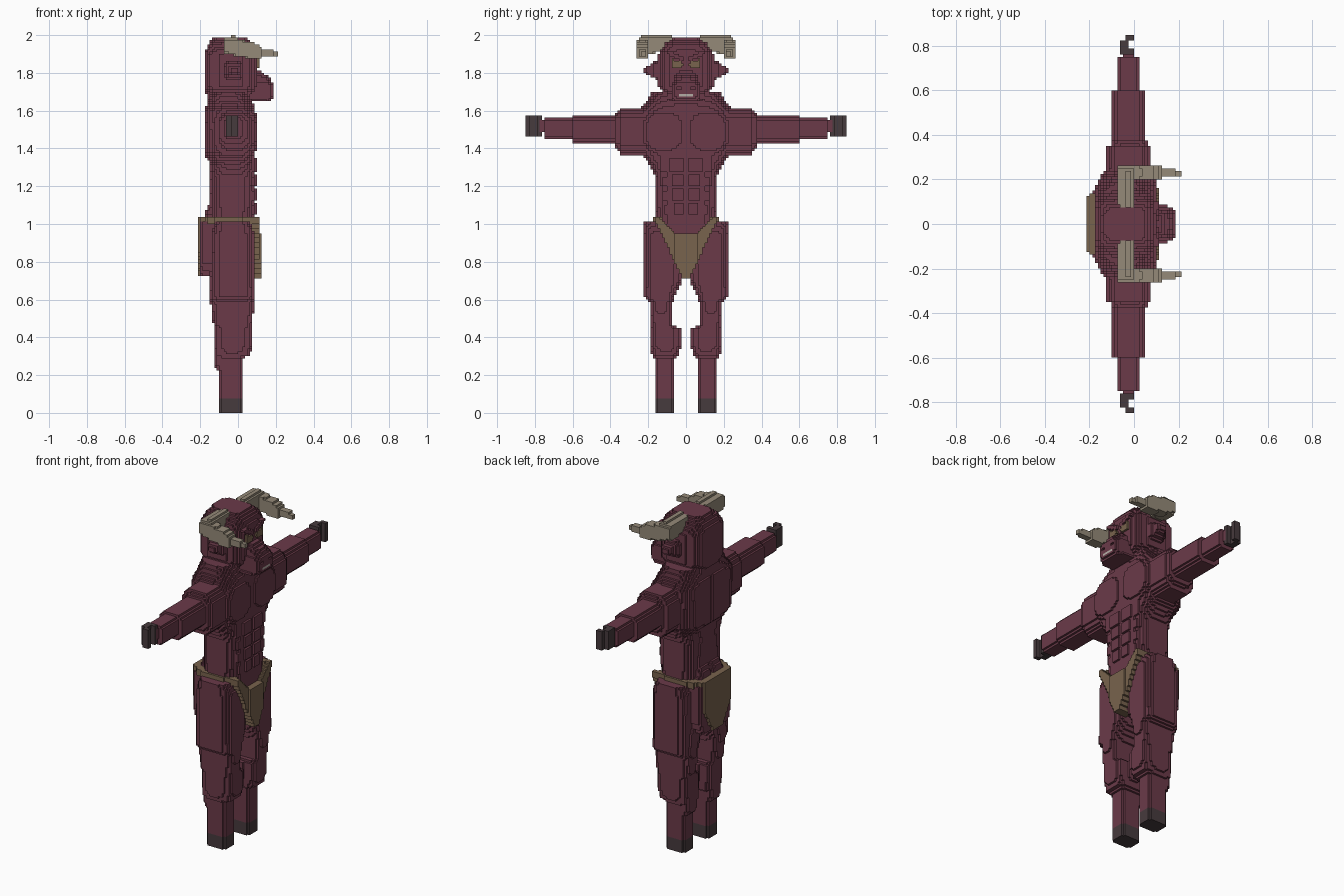
import bpy
import bmesh
import math

if "Cube" in bpy.data.objects:
    bpy.data.objects.remove(bpy.data.objects["Cube"], do_unlink=True)

V = 0.0125  # voxel size


def material(name, r, g, b):
    m = bpy.data.materials.new(name)
    m.use_nodes = True
    m.diffuse_color = (r, g, b, 1)
    m.node_tree.nodes["Principled BSDF"].inputs["Base Color"].default_value = (r, g, b, 1)
    return m


HIDE = material("dark red hide", 0.145, 0.042, 0.066)
CLOTH = material("tan cloth", 0.19, 0.125, 0.075)
HORN = material("horn bone", 0.30, 0.255, 0.19)
HOOF = material("dark hoof", 0.062, 0.043, 0.047)
TEETH = material("pale ivory", 0.46, 0.42, 0.38)


def fill(bounds, test):
    """Cells within bounds (x0,x1,y0,y1,z0,z1) whose centre passes the test."""
    r = [range(round(bounds[k] / V), round(bounds[k + 1] / V)) for k in (0, 2, 4)]
    return {(i, j, k) for i in r[0] for j in r[1] for k in r[2]
            if test((i + .5) * V, (j + .5) * V, (k + .5) * V)}


def box(*bounds):
    return fill(bounds, lambda x, y, z: True)


def loft(axis, rows, power=3.5):
    """Rounded sections (t, u0, u1, v0, v1) interpolated along an axis."""
    ua, va = [a for a in range(3) if a != axis]
    cells = set()
    for n in range(round(rows[0][0] / V), round(rows[-1][0] / V)):
        t = (n + .5) * V
        for a, b in zip(rows, rows[1:]):
            if a[0] <= t <= b[0] and b[0] > a[0]:
                f = (t - a[0]) / (b[0] - a[0])
                u0, u1, v0, v1 = [p + (q - p) * f for p, q in zip(a[1:], b[1:])]
                break
        else:
            continue
        uc, vc = (u0 + u1) / 2, (v0 + v1) / 2
        ur, vr = max(u1 - uc, .006), max(v1 - vc, .006)
        for i in range(math.floor(u0 / V), math.ceil(u1 / V)):
            for j in range(math.floor(v0 / V), math.ceil(v1 / V)):
                du, dv = abs((i + .5) * V - uc) / ur, abs((j + .5) * V - vc) / vr
                if du ** power + dv ** power <= 1:
                    c = [0, 0, 0]
                    c[axis], c[ua], c[va] = n, i, j
                    cells.add(tuple(c))
    return cells


def mirrored(cells):
    return {(i, -1 - j, k) for i, j, k in cells}


def build(name, cells, mats, rule=None):
    """Skin the cells with outward quads; rule(x, y, z) picks the material."""
    bm = bmesh.new()
    verts = {}
    for c in sorted(cells):
        centre = [(q + .5) * V for q in c]
        for a in range(3):
            for s in (0, 1):
                nb = list(c)
                nb[a] += 2 * s - 1
                if tuple(nb) in cells:
                    continue
                b, d = (a + 1) % 3, (a + 2) % 3
                ring = [(0, 0), (1, 0), (1, 1), (0, 1)]
                quad = []
                for p, q in (ring if s else ring[::-1]):
                    k = list(c)
                    k[a] += s
                    k[b] += p
                    k[d] += q
                    k = tuple(k)
                    if k not in verts:
                        verts[k] = bm.verts.new([e * V for e in k])
                    quad.append(verts[k])
                f = bm.faces.new(quad)
                f.material_index = rule(*centre) if rule else 0
    me = bpy.data.meshes.new(name)
    bm.to_mesh(me)
    bm.free()
    for m in mats:
        me.materials.append(m)
    bpy.context.collection.objects.link(bpy.data.objects.new(name, me))


def pair(name, cells, mats, rule=None):
    build("left_" + name, cells, mats, rule)
    build("right_" + name, mirrored(cells), mats, rule)


# Torso with stepped shoulders and a spine groove
torso = loft(2, [(.725, -.10, .07, -.04, .04), (.85, -.145, .0875, -.13, .13),
                 (1.0, -.15, .0875, -.16, .16), (1.25, -.145, .0875, -.165, .165),
                 (1.3125, -.145, .0875, -.19, .19), (1.375, -.18, .09, -.24, .24),
                 (1.6, -.18, .09, -.25, .25), (1.6375, -.165, .08, -.215, .215),
                 (1.7, -.15, .05, -.18, .18)])
groove = fill((-.2, -.1625, -.0125, .0125, 1.35, 1.65), lambda x, y, z: True)
build("torso", torso - groove, [HIDE])

# Chest plates and abdominal blocks
pair("chest_muscle", loft(0, [(.05, .0, .24, 1.36, 1.62), (.0875, .0125, .225, 1.375, 1.6),
                              (.1, .025, .2, 1.4, 1.5875)], 2.5), [HIDE])
abs_cells = set()
for z0, z1, w in ((1.05, 1.1125, .0625), (1.125, 1.1875, .075),
                  (1.2, 1.2625, .075), (1.275, 1.35, .0875)):
    abs_cells |= box(.05, .1, .0125, w, z0, z1)
    abs_cells |= box(.05, .0875, w, w + .05, z0, z1 - .0125)
pair("abdominals", abs_cells, [HIDE])

# Arms: shoulder, upper arm, forearm
arm = loft(1, [(.2, -.125, .075, 1.3625, 1.6125), (.35, -.125, .075, 1.3625, 1.6125)])
arm |= loft(1, [(.35, -.1, .0625, 1.3875, 1.6), (.375, -.1, .0625, 1.4, 1.5875)])
arm |= loft(1, [(.375, -.1, .05, 1.425, 1.575), (.6, -.1, .05, 1.425, 1.575)])
arm |= loft(1, [(.6, -.075, .025, 1.45, 1.5625), (.75, -.075, .025, 1.45, 1.5625)])
arm |= box(-.05, 0, .75, .775, 1.4875, 1.55)
pair("arm", arm, [HIDE])

# Hooked hands
hand = box(-.0625, 0, .7625, .85, 1.4625, 1.575)
hand -= box(-.025, .0125, .7875, .825, 1.4, 1.6)
hand -= box(-.0625, -.0375, .825, .85, 1.4, 1.6)
pair("hand", hand, [HOOF])

# Legs with dark hooves
leg = loft(2, [(0, -.1, .025, .0625, .1625), (.2125, -.1, .025, .0625, .1625),
               (.25, -.125, .025, .0625, .1625), (.2875, -.125, .025, .0625, .1625),
               (.3, -.125, .0625, .0375, .18), (.35, -.125, .075, .03, .185),
               (.45, -.125, .075, .03, .185), (.4625, -.13, .075, .07, .19),
               (.5875, -.145, .0875, .07, .19), (.6125, -.145, .0875, .06, .225),
               (.7, -.145, .0875, .02, .225), (.95, -.14, .0875, .0125, .225),
               (1.0125, -.12, .0625, .0125, .225)])
pair("leg", leg, [HIDE, HOOF], lambda x, y, z: int(z < .07))

# Seat and lower back
seat = loft(2, [(.725, -.2, -.05, 0, .125), (.8, -.205, -.05, 0, .15),
                (1.0125, -.2, -.05, 0, .15)], 5)
seat |= loft(2, [(1.0, -.1875, -.05, 0, .125), (1.05, -.175, -.05, 0, .11),
                 (1.1, -.165, -.05, 0, .0875)], 4)
pair("seat", seat, [HIDE])


# Loincloth: front wedge, waistband and back panel
def front_wedge(x, y, z):
    y = abs(y)
    reach = .125 if y < .06 and z < .95 else .1125
    return (x < reach and y < .02 + (z - .71) * .46
            and z < .95 + max(0, y - .05) * .9)


cloth = fill((.0375, .125, -.1625, .1625, .7125, 1.0375), front_wedge)
cloth |= fill((-.2, .1, -.175, .175, 1.0, 1.0375),
              lambda x, y, z: (x < .06 or abs(y) > .125)
              and (abs((x + .05) / .15) ** 4 + abs(y / .172) ** 4 < 1))
cloth |= box(-.2, -.1, -.1375, .1375, 1.0, 1.0375)
cloth |= fill((-.2125, -.1875, -.125, .125, .725, 1.0375),
              lambda x, y, z: abs(y) < .04 + (z - .72) * .6)
build("loincloth", cloth, [CLOTH])

# Head, brows and jaw
head = loft(2, [(1.6875, -.17, .0875, -.11, .11), (1.725, -.18, .1, -.145, .145),
                (1.9, -.18, .1, -.145, .145), (1.95, -.16, .085, -.115, .115),
                (1.9875, -.13, .05, -.07, .07)], 4)
build("head", head, [HIDE])
build("neck", loft(2, [(1.6, -.165, .06, -.13, .13), (1.7, -.165, .06, -.12, .12)]), [HIDE])
pair("brow", fill((.075, .1125, .0125, .1, 1.85, 1.9125),
                  lambda x, y, z: 0 <= z - (1.85 + y * .5) < .025), [HIDE])

# Snout with nostrils and mouth slit
snout = loft(2, [(1.65, .03, .17, -.085, .085), (1.675, .03, .19, -.08, .08),
                 (1.7375, .03, .19, -.075, .075), (1.775, .03, .165, -.06, .06),
                 (1.8125, .03, .12, -.04, .04)], 4)
snout -= box(.175, .2, -.0375, .0375, 1.675, 1.6875)
for s in (-.05, .025):
    snout -= box(.175, .2, s, s + .025, 1.7125, 1.725)
build("snout", snout, [HIDE])
build("teeth", box(.1625, .1875, -.0375, -.0125, 1.6625, 1.6875)
      | box(.1625, .1875, .0125, .0375, 1.6625, 1.6875)
      | box(.175, .1875, -.025, .025, 1.675, 1.6875), [TEETH])

# Eyes
eye = fill((.0875, .1125, .0125, .075, 1.8125, 1.875),
           lambda x, y, z: z < 1.845 + y * .4 and z > 1.845 - y * .5 and z > 1.82)
pair("eye", eye, [CLOTH])

# Ears
pair("ear", loft(1, [(.125, -.075, .025, 1.76, 1.88), (.1625, -.075, .025, 1.765, 1.86),
                     (.2, -.05, .0125, 1.79, 1.84), (.225, -.0375, 0, 1.8, 1.825)], 4), [HIDE])

# Horns: sideways from the crown, then forward to a point
horn = loft(1, [(.0625, -.065, -.0, 1.95, 1.9875), (.1, -.075, 0, 1.925, 1.9875),
                (.175, -.075, 0, 1.9, 1.9875), (.25, -.075, 0, 1.9, 1.9875),
                (.2625, -.07, 0, 1.9125, 1.975)], 5)
horn |= box(-.0375, -.0125, .075, .2375, 1.9875, 2.0)
horn |= loft(0, [(-.05, .2, .2625, 1.9, 1.975), (.0, .2, .2625, 1.8875, 1.975),
                 (.075, .2, .2625, 1.875, 1.9625), (.125, .2, .2625, 1.875, 1.9375)], 6)
horn |= box(.125, .1875, .2125, .25, 1.8875, 1.925)
horn |= box(.1875, .2125, .2125, .2375, 1.8875, 1.9125)
pair("horn", horn, [HORN])
